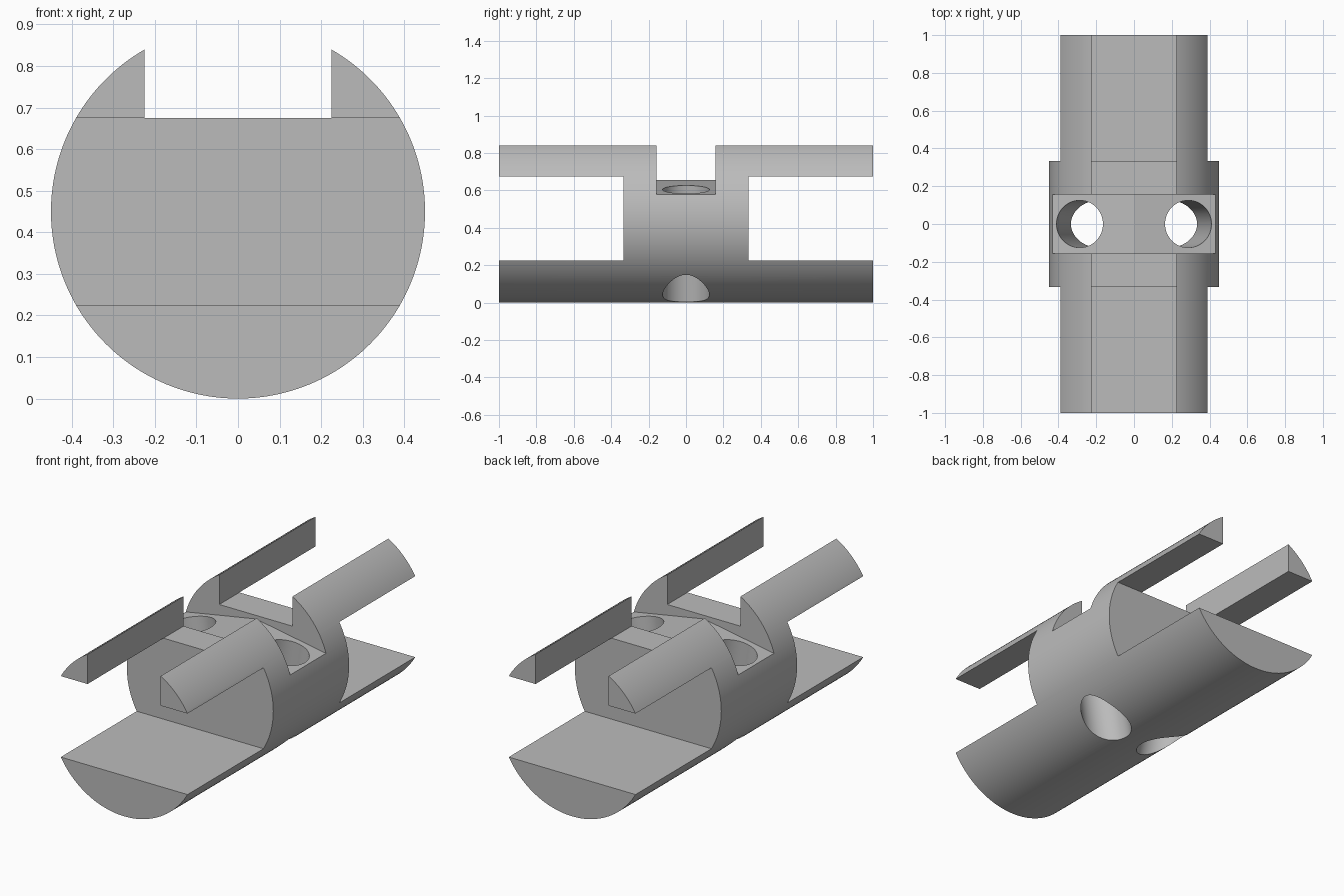
import bpy
import bmesh
from math import radians, sin, cos, tan
from mathutils import Matrix, Vector

if "Cube" in bpy.data.objects:
    bpy.data.objects.remove(bpy.data.objects["Cube"], do_unlink=True)

RADIUS = 0.45          # bar radius, also the height of its axis
SLOT_FLOOR = 0.675
SLOT_HALF = 0.225
BODY_HALF = 0.333      # half length of the central block
NOTCH_HALF = 0.157
RIDGE = 0.655          # height of the notch floor at the middle
TILT = radians(10)     # slope of the notch floor and of the holes

grey = bpy.data.materials.new("plain grey")
grey.use_nodes = True
colour = (0.5, 0.5, 0.5, 1)
grey.diffuse_color = colour
grey.node_tree.nodes["Principled BSDF"].inputs["Base Color"].default_value = colour


def add_object(name, bm):
    bmesh.ops.recalc_face_normals(bm, faces=bm.faces)
    mesh = bpy.data.meshes.new(name)
    bm.to_mesh(mesh)
    bm.free()
    mesh.materials.append(grey)
    obj = bpy.data.objects.new(name, mesh)
    bpy.context.collection.objects.link(obj)
    return obj


def cylinder(name, radius, depth, sides, matrix):
    bm = bmesh.new()
    bmesh.ops.create_cone(bm, cap_ends=True, segments=sides, radius1=radius,
                          radius2=radius, depth=depth, matrix=matrix)
    return add_object(name, bm)


def prism(name, profile, y0, y1):
    """Extrude an x-z profile along y."""
    bm = bmesh.new()
    face = bm.faces.new([bm.verts.new((x, y0, z)) for x, z in profile])
    extruded = bmesh.ops.extrude_face_region(bm, geom=[face])["geom"]
    verts = [v for v in extruded if isinstance(v, bmesh.types.BMVert)]
    bmesh.ops.translate(bm, verts=verts, vec=(0, y1 - y0, 0))
    return add_object(name, bm)


def box(name, half_x, y0, y1, z0, z1):
    return prism(name, [(-half_x, z0), (half_x, z0), (half_x, z1), (-half_x, z1)], y0, y1)


# Round bar lying along y
bar = cylinder("clamp_body", RADIUS, 2, 192,
               Matrix.Translation((0, 0, RADIUS)) @ Matrix.Rotation(radians(90), 4, "X"))

# Long slot between the upper rails
cutters = [box("slot_cutter", SLOT_HALF, -1.1, 1.1, SLOT_FLOOR, 1)]

# Openings that separate rails from base at both ends
for name, y0, y1 in (("front", -1.1, -BODY_HALF), ("back", BODY_HALF, 1.1)):
    cutters.append(box(name + "_opening_cutter", 0.6, y0, y1, SLOT_HALF, SLOT_FLOOR))

# Cross notch with a roof-shaped floor
edge = RIDGE - 0.6 * tan(TILT)
cutters.append(prism("notch_cutter", [(-0.6, edge), (0, RIDGE), (0.6, edge), (0.6, 1), (-0.6, 1)],
                     -NOTCH_HALF, NOTCH_HALF))

# Tilted bolt holes, square to the notch floor
for name, side in (("left", 1), ("right", -1)):
    x = 0.2875
    centre = Vector((side * x, 0, RIDGE - x * tan(TILT)))
    axis = Vector((side * sin(TILT), 0, cos(TILT)))
    place = Matrix.Translation(centre - axis * 0.3) @ Matrix.Rotation(side * TILT, 4, "Y")
    cutters.append(cylinder(name + "_hole_cutter", 0.125, 1.2, 64, place))

# Cut everything out of the bar
bpy.ops.object.select_all(action="DESELECT")
bpy.context.view_layer.objects.active = bar
bar.select_set(True)
for cutter in cutters:
    cutter.hide_render = True
    mod = bar.modifiers.new(cutter.name, "BOOLEAN")
    mod.operation = "DIFFERENCE"
    mod.solver = "EXACT"
    mod.object = cutter
    bpy.ops.object.modifier_apply(modifier=mod.name)
    bpy.data.objects.remove(cutter, do_unlink=True)

bpy.ops.object.shade_smooth_by_angle(angle=radians(15))
